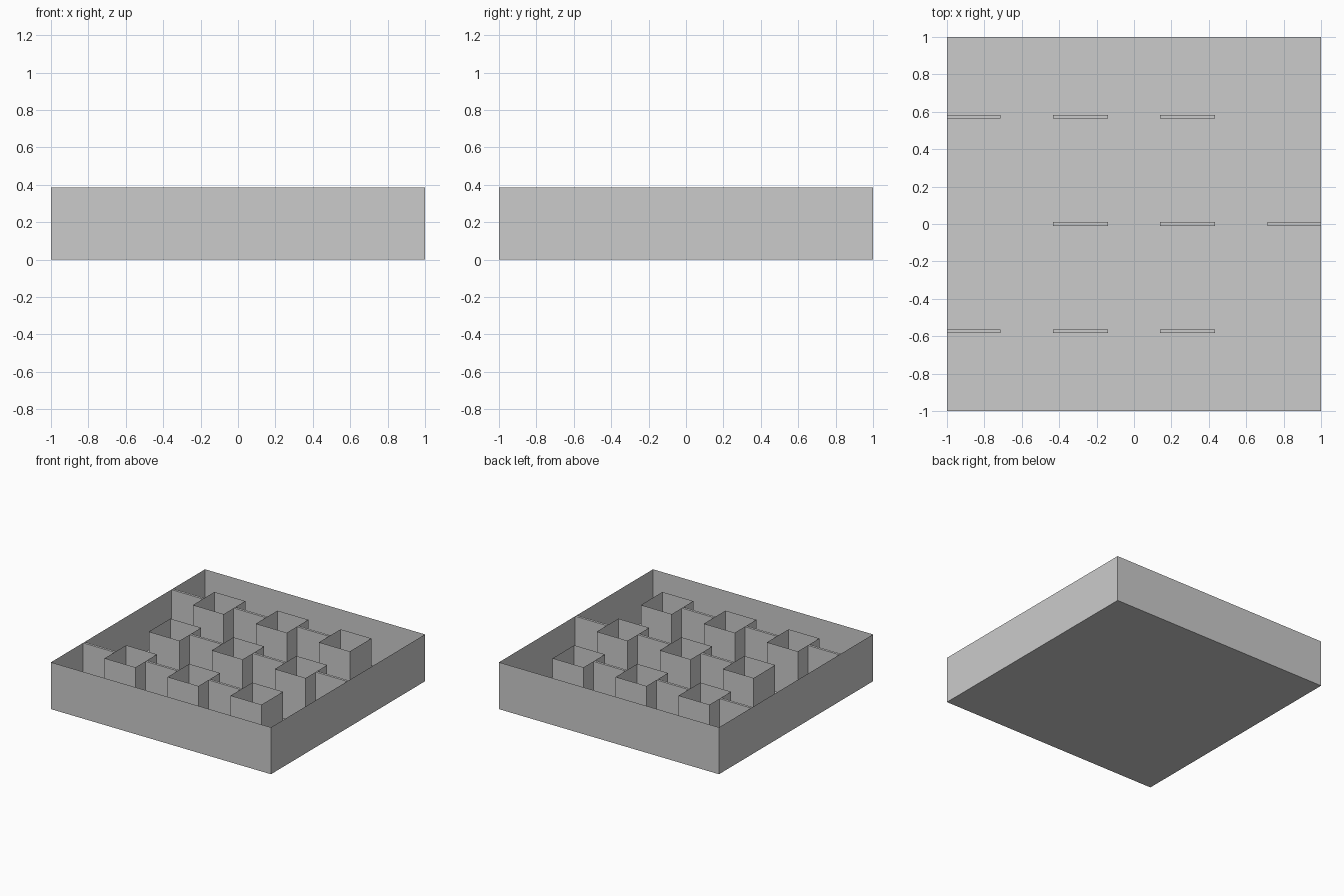
import bpy, bmesh

if "Cube" in bpy.data.objects:
    bpy.data.objects.remove(bpy.data.objects["Cube"])

HEIGHT = 0.385   # walls, tubes and baffles share one height
PITCH = 0.573    # spacing of the tube grid
HALF = 0.14      # half width of a tube
FIN = 0.01       # half thickness of a baffle

grey = bpy.data.materials.new("plain_grey")
grey.diffuse_color = (0.6, 0.6, 0.6, 1)
grey.use_nodes = True
grey.node_tree.nodes["Principled BSDF"].inputs["Base Color"].default_value = grey.diffuse_color


def block(name, x0, x1, y0, y1, open_top=False, open_bottom=False):
    """Upright rectangular block, optionally without its top or bottom face."""
    bm = bmesh.new()
    bmesh.ops.create_cube(bm, size=1)
    for v in bm.verts:
        v.co.x = x1 if v.co.x > 0 else x0
        v.co.y = y1 if v.co.y > 0 else y0
        v.co.z = HEIGHT if v.co.z > 0 else 0
    bm.normal_update()
    gone = [f for f in bm.faces
            if (open_top and f.normal.z > 0.5) or (open_bottom and f.normal.z < -0.5)]
    bmesh.ops.delete(bm, geom=gone, context='FACES')
    mesh = bpy.data.meshes.new(name)
    bm.to_mesh(mesh)
    bm.free()
    mesh.materials.append(grey)
    obj = bpy.data.objects.new(name, mesh)
    bpy.context.collection.objects.link(obj)
    return obj


# Open tray with thin outer walls
block("tray", -1, 1, -1, 1, open_top=True)

for row in (-1, 0, 1):
    y = row * PITCH
    # Square hollow tubes
    for col in (-1, 0, 1):
        x = col * PITCH
        block("square_tube", x - HALF, x + HALF, y - HALF, y + HALF, True, True)
    # Baffles joining neighbouring tubes
    for x in (-PITCH, 0):
        block("baffle", x + HALF, x + PITCH - HALF, y - FIN, y + FIN, open_bottom=True)
    # End baffle to one side wall, alternating so the channel snakes
    inner = PITCH + HALF
    x0, x1 = (inner, 1) if row == 0 else (-1, -inner)
    block("end_baffle", x0, x1, y - FIN, y + FIN, open_bottom=True)
